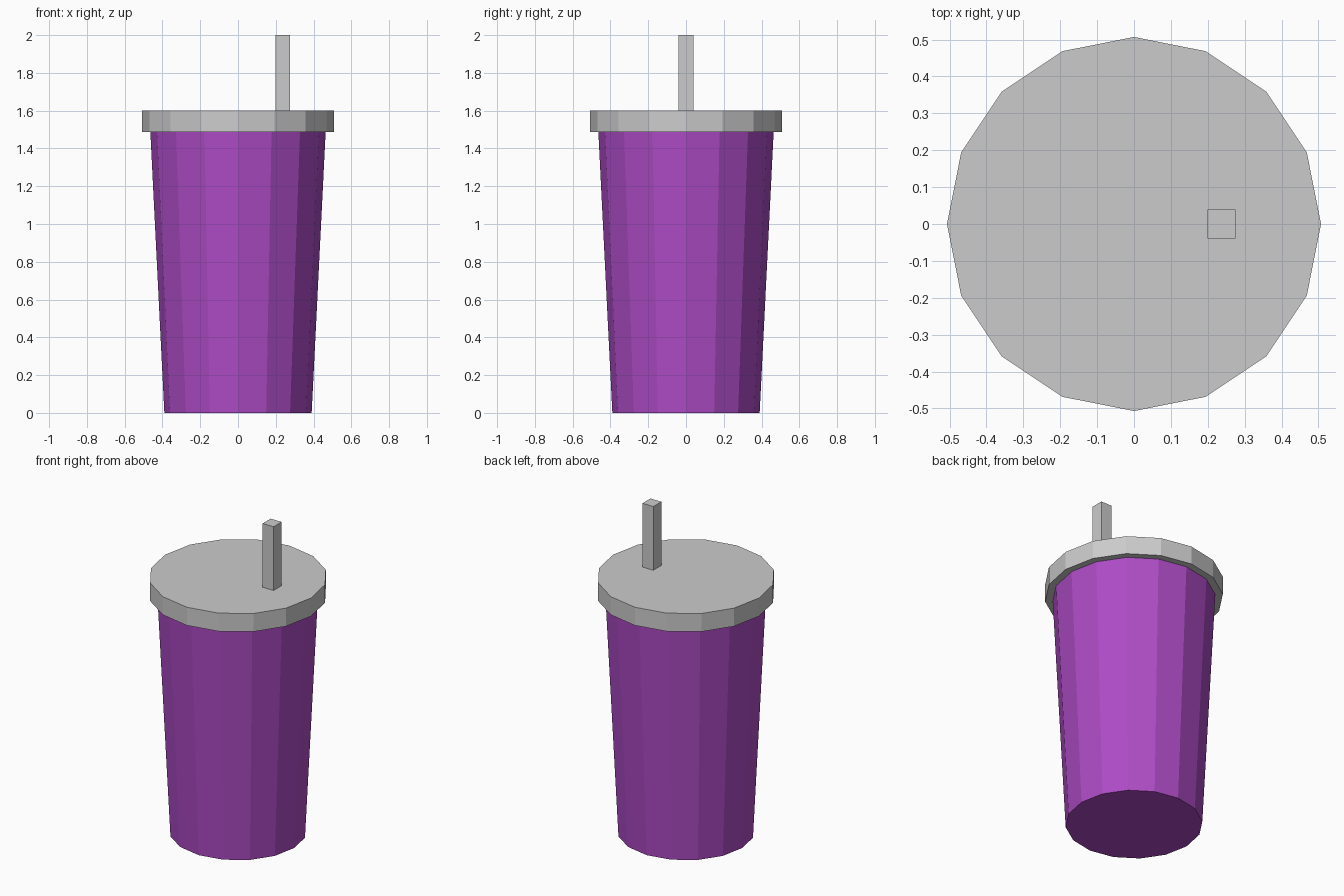
import bpy

if "Cube" in bpy.data.objects:
    bpy.data.objects.remove(bpy.data.objects["Cube"])

SIDES = 16


def frustum(name, r_bottom, r_top, z0, z1):
    bpy.ops.mesh.primitive_cone_add(vertices=SIDES, radius1=r_bottom, radius2=r_top,
                                    depth=z1 - z0, location=(0, 0, (z0 + z1) / 2))
    obj = bpy.context.object
    obj.name = name
    return obj


# Tapered purple cup
cup = frustum("cup_body", 0.39, 0.464, 0.0, 1.486)
purple = bpy.data.materials.new("purple")
purple.diffuse_color = (0.42, 0.07, 0.56, 1)
purple.use_nodes = True
purple.node_tree.nodes["Principled BSDF"].inputs["Base Color"].default_value = purple.diffuse_color
cup.data.materials.append(purple)

# Overhanging lid
frustum("lid", 0.507, 0.507, 1.486, 1.6)

# Square straw, off-centre, standing on the lid
bpy.ops.mesh.primitive_cube_add(size=1, location=(0.237, 0, 1.7975))
straw = bpy.context.object
straw.name = "straw"
straw.scale = (0.076, 0.079, 0.405)
bpy.ops.object.transform_apply(location=False, rotation=False, scale=True)
